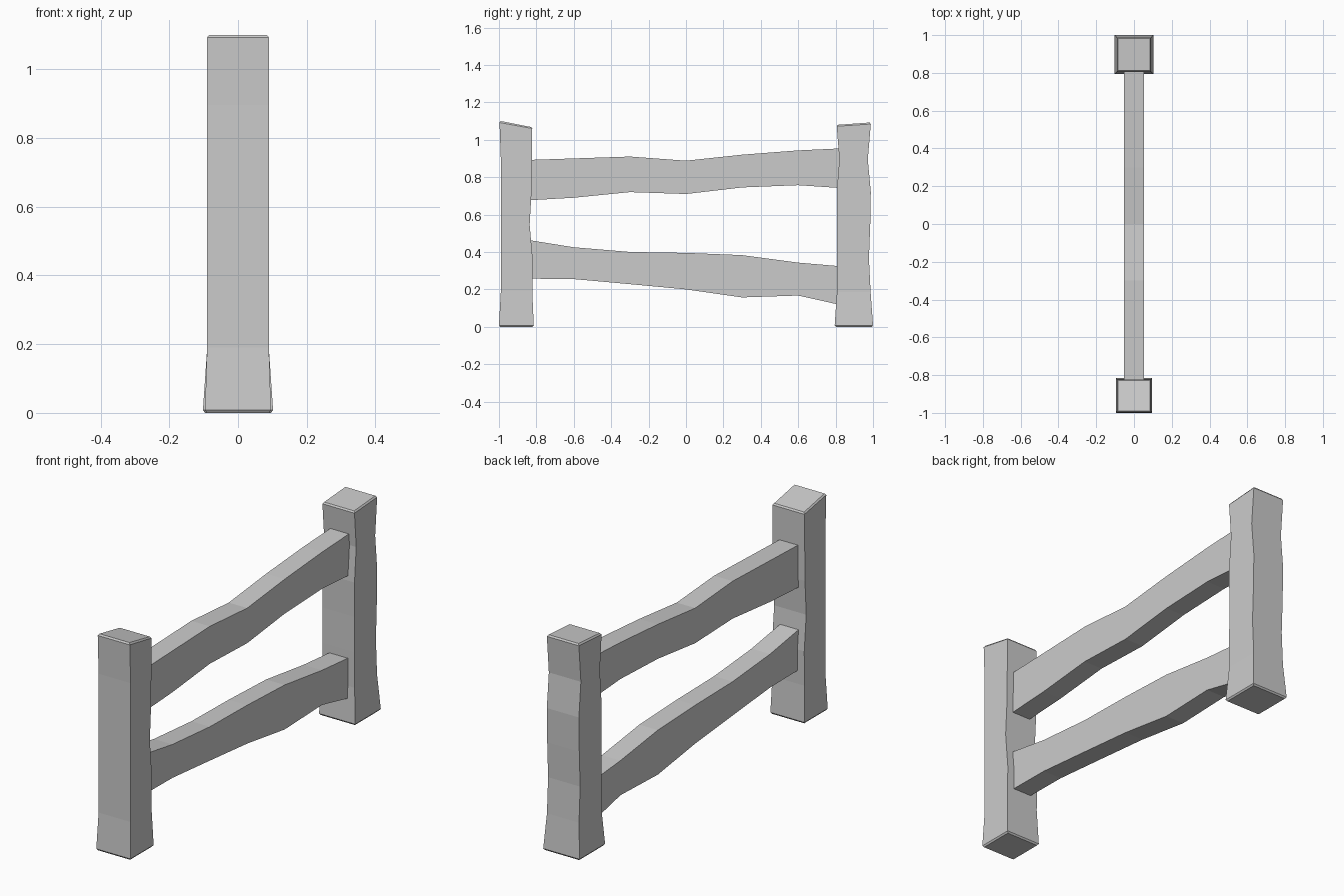
import bpy
import bmesh


def finish(name, bm):
    bmesh.ops.recalc_face_normals(bm, faces=bm.faces)
    mesh = bpy.data.meshes.new(name)
    bm.to_mesh(mesh)
    bm.free()
    bpy.context.collection.objects.link(bpy.data.objects.new(name, mesh))


def loft(name, rings):
    # Skin a chain of four-cornered rings and cap both ends
    bm = bmesh.new()
    loops = [[bm.verts.new(p) for p in ring] for ring in rings]
    for a, b in zip(loops, loops[1:]):
        for i in range(4):
            j = (i + 1) % 4
            bm.faces.new((a[i], a[j], b[j], b[i]))
    bm.faces.new(loops[0])
    bm.faces.new(loops[-1])
    finish(name, bm)


def post(name, sections):
    # Section: half width, near y, far y, z at near y, z at far y
    def ring(w, y0, y1, z0, z1):
        return [(-w, y0, z0), (w, y0, z0), (w, y1, z1), (-w, y1, z1)]

    def inset(s, dz, d=0.006):
        w, y0, y1, z0, z1 = s
        return (w - d, y0 + d, y1 - d, z0 + dz, z1 + dz)

    # Narrow worn edge at the foot and the top
    full = [inset(sections[0], -0.008)] + sections + [inset(sections[-1], 0.008)]
    loft(name, [ring(*s) for s in full])


def rail(name, tops, bottoms, w=0.052):
    ys = [-0.9 + 0.3 * i for i in range(7)]
    loft(name, [[(-w, y, b), (w, y, b), (w, y, t), (-w, y, t)]
                for y, t, b in zip(ys, tops, bottoms)])


# Posts
post("front_post", [
    (0.096, -1.0, -0.814, 0.008, 0.008),
    (0.09, -0.99, -0.822, 0.19, 0.19),
    (0.09, -0.99, -0.82, 0.365, 0.365),
    (0.09, -0.99, -0.836, 0.545, 0.545),
    (0.09, -0.99, -0.826, 0.72, 0.72),
    (0.09, -0.99, -0.824, 0.895, 0.895),
    (0.09, -0.997, -0.822, 1.092, 1.06),
])
post("back_post", [
    (0.102, 0.795, 1.0, 0.008, 0.008),
    (0.09, 0.807, 0.987, 0.185, 0.185),
    (0.09, 0.807, 0.978, 0.365, 0.365),
    (0.09, 0.808, 0.985, 0.545, 0.545),
    (0.09, 0.806, 0.988, 0.72, 0.72),
    (0.09, 0.82, 0.972, 0.895, 0.895),
    (0.09, 0.806, 0.988, 1.072, 1.084),
])

# Rails
rail("upper_rail",
     (0.89, 0.90, 0.91, 0.888, 0.92, 0.943, 0.957),
     (0.673, 0.69, 0.72, 0.71, 0.745, 0.757, 0.737))
rail("lower_rail",
     (0.473, 0.425, 0.40, 0.395, 0.383, 0.343, 0.317),
     (0.258, 0.255, 0.228, 0.20, 0.157, 0.167, 0.10))
